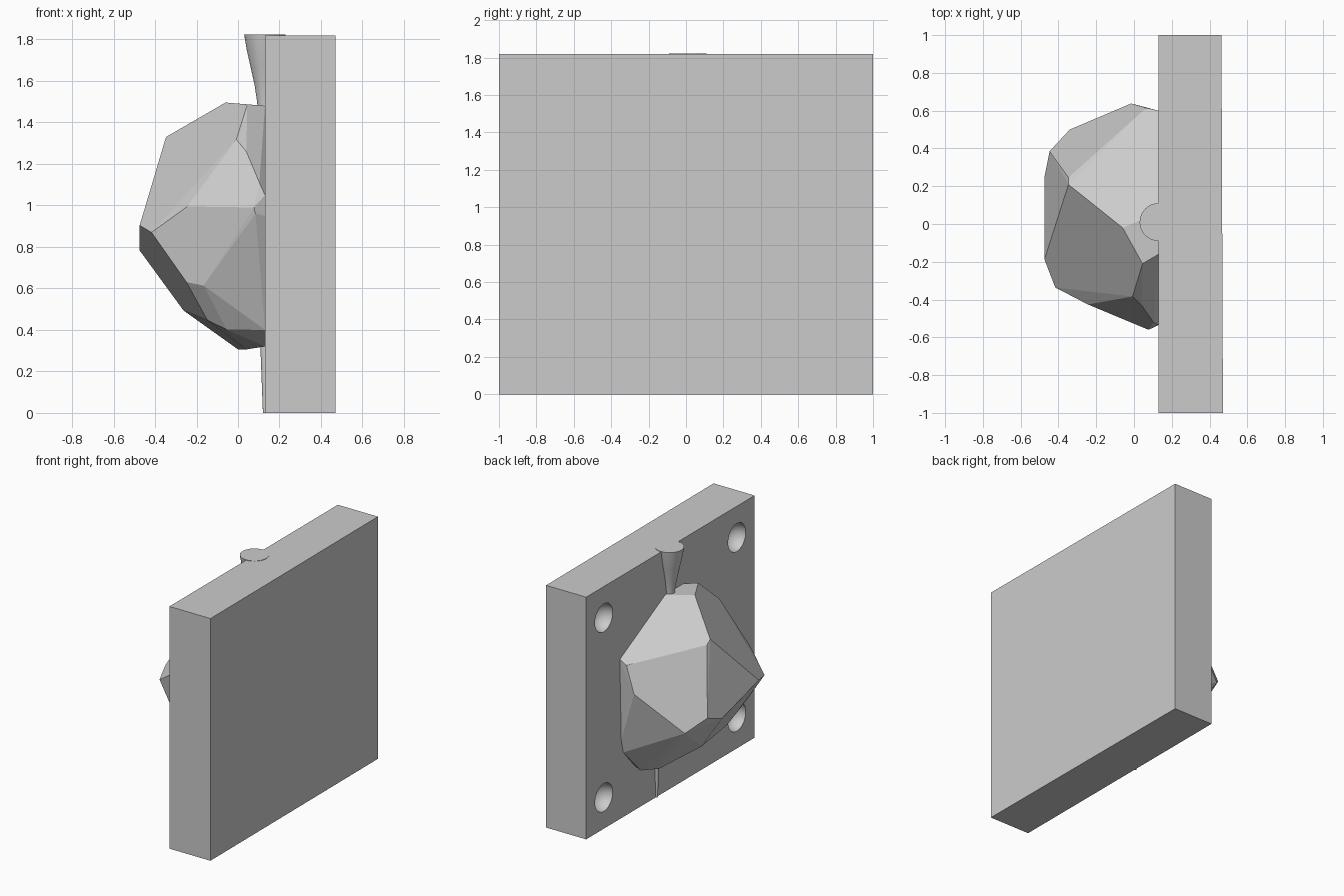
import bpy
import bmesh
import math
from mathutils import Vector

default_cube = bpy.data.objects.get("Cube")
if default_cube:
    bpy.data.objects.remove(default_cube, do_unlink=True)

# One plain grey for the whole casting mould
grey = bpy.data.materials.new("plain_grey")
grey.use_nodes = True
grey.diffuse_color = (0.6, 0.6, 0.6, 1)
grey.node_tree.nodes["Principled BSDF"].inputs["Base Color"].default_value = grey.diffuse_color

PARTING_X = 0.13
HEIGHT = 1.82


def add_object(name, bm):
    """Turn a bmesh into a named grey object."""
    bmesh.ops.recalc_face_normals(bm, faces=bm.faces)
    mesh = bpy.data.meshes.new(name)
    bm.to_mesh(mesh)
    bm.free()
    mesh.materials.append(grey)
    obj = bpy.data.objects.new(name, mesh)
    bpy.context.scene.collection.objects.link(obj)
    return obj


def smooth(obj):
    bpy.ops.object.select_all(action="DESELECT")
    obj.select_set(True)
    bpy.context.view_layer.objects.active = obj
    bpy.ops.object.shade_smooth_by_angle(angle=math.radians(35))


def turned_part(name, profile, y, segments=48):
    """Round upright part centred on the parting face; profile is (radius, z)."""
    bm = bmesh.new()
    rings = []
    for radius, z in profile:
        ring = []
        for i in range(segments):
            a = math.tau * i / segments
            ring.append(bm.verts.new((PARTING_X + radius * math.cos(a), y + radius * math.sin(a), z)))
        rings.append(ring)
    for low, high in zip(rings, rings[1:]):
        for i in range(segments):
            j = (i + 1) % segments
            bm.faces.new((low[i], low[j], high[j], high[i]))
    bm.faces.new(rings[0])
    bm.faces.new(rings[-1])
    obj = add_object(name, bm)
    smooth(obj)
    return obj


# Backing plate, very slightly thinner towards the back edge
bm = bmesh.new()
bmesh.ops.create_cube(bm, size=1)
for v in bm.verts:
    outer = 0.463 if v.co.y > 0 else 0.471
    v.co = Vector((outer if v.co.x > 0 else PARTING_X, v.co.y * 2, (v.co.z + 0.5) * HEIGHT))
plate = add_object("mould_plate", bm)

# Four round registration sockets cut into the parting face
bm = bmesh.new()
for side in (-1, 1):
    for level in (-1, 1):
        ball = bmesh.ops.create_uvsphere(bm, u_segments=48, v_segments=24, radius=0.105)
        bmesh.ops.translate(bm, verts=ball["verts"],
                            vec=(PARTING_X, side * 0.79, HEIGHT / 2 + level * 0.675))
cutter = add_object("socket_cutter", bm)
cutter.hide_render = True
cutter.hide_viewport = False
cut = plate.modifiers.new("sockets", "BOOLEAN")
cut.operation = "DIFFERENCE"
cut.solver = "EXACT"
cut.object = cutter
bpy.context.view_layer.objects.active = plate
bpy.ops.object.modifier_apply(modifier=cut.name)
bpy.data.objects.remove(cutter, do_unlink=True)
smooth(plate)

# Faceted stone: corner points, wrapped by a convex hull
top_corners = [(-.06, -.02, 1.496), (.045, -.21, 1.487), (-.347, .246, 1.3), (-.347, .209, 1.33)]
front_corners = [(-.417, -.336, .87), (-.244, -.426, .995), (-.008, -.384, 1.318),
                 (.077, -.56, .99), (.084, -.555, .96), (.103, -.52, 1.11), (.04, -.43, 1.26),
                 (-.166, -.404, .614), (-.248, -.372, .63)]
side_corners = [(-.474, -.188, .904), (-.474, .25, .783), (-.447, .385, .83)]
back_corners = [(-.34, .5, .73), (-.015, .638, .99), (.065, .615, 1.178)]
base_corners = [(-.263, .19, .494), (-.147, -.28, .446), (-.055, -.3, .402),
                (.07, .44, .32), (0, .32, .306), (.04, 0, .306)]
# Outline where the stone meets the plate, as (y, z)
rim = [(.06, 1.48), (-.16, 1.48), (-.535, 1.05), (-.535, .95), (-.35, .4), (-.2, .32),
       (.42, .33), (.56, .485), (.583, .585), (.6, 1.2)]
bm = bmesh.new()
for p in top_corners + front_corners + side_corners + back_corners + base_corners:
    bm.verts.new(p)
for y, z in rim:
    bm.verts.new((PARTING_X, y, z))
hull = bmesh.ops.convex_hull(bm, input=bm.verts)
loose = {g for g in hull["geom_interior"] + hull["geom_unused"] if isinstance(g, bmesh.types.BMVert)}
bmesh.ops.delete(bm, geom=list(loose), context="VERTS")
bmesh.ops.dissolve_limit(bm, angle_limit=math.radians(4), verts=bm.verts, edges=bm.edges)
# Open the side hidden against the plate
hidden = [f for f in bm.faces if all(abs(v.co.x - PARTING_X) < 0.001 for v in f.verts)]
bmesh.ops.delete(bm, geom=hidden, context="FACES")
add_object("faceted_stone", bm)

# Flared pouring funnel above the stone and thin vent pin below it
turned_part("pouring_funnel", [(.035, 1.46), (.038, 1.5), (.05, 1.58), (.07, 1.67),
                               (.088, 1.75), (.1, 1.823)], .01)
turned_part("vent_pin", [(.01, 0), (.023, .34)], .165, 16)
